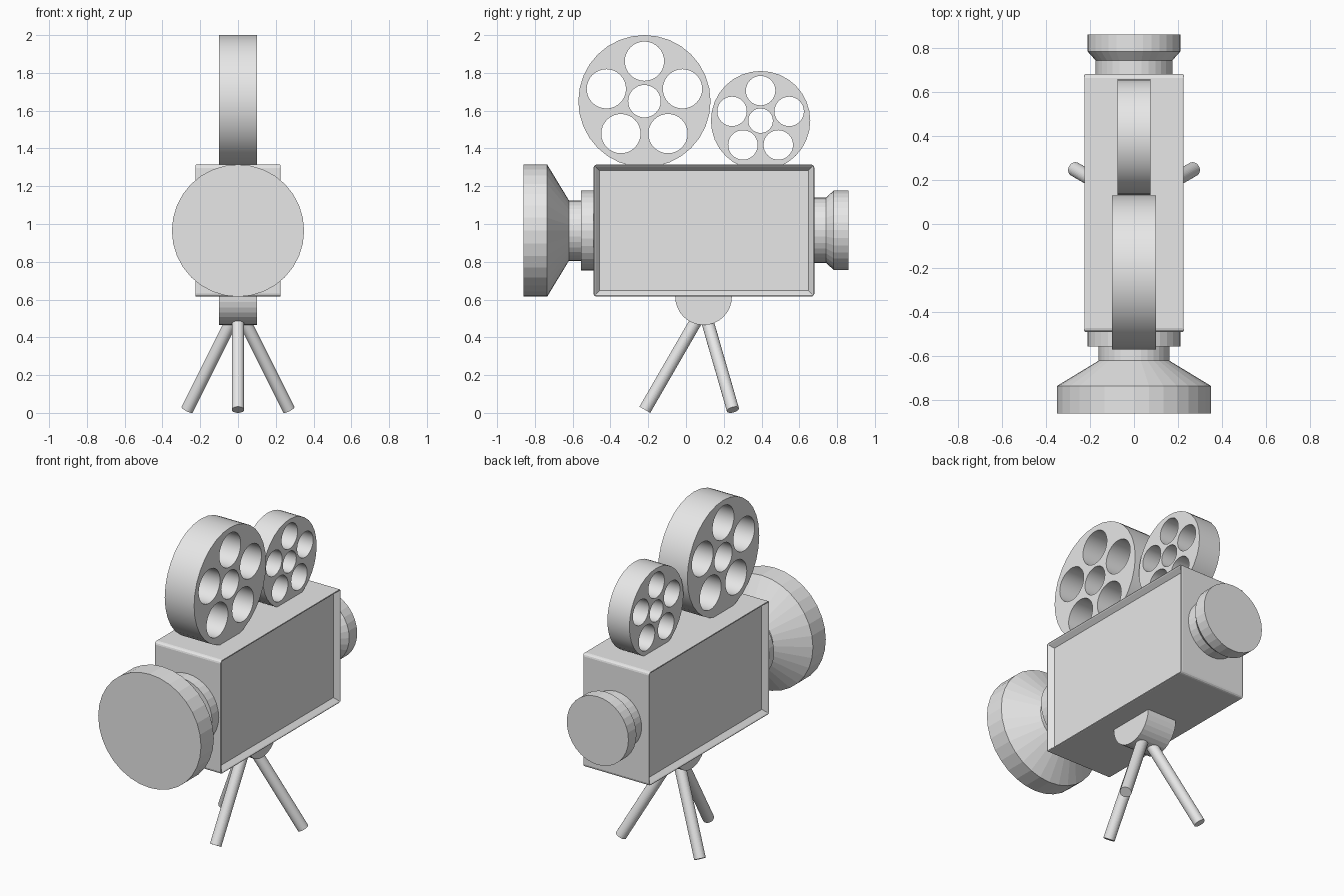
import bpy, bmesh, math
from mathutils import Matrix, Vector

if "Cube" in bpy.data.objects:
    bpy.data.objects.remove(bpy.data.objects["Cube"])

grey = bpy.data.materials.new("light_grey")
grey.diffuse_color = (0.8, 0.8, 0.8, 1)
grey.use_nodes = True
grey.node_tree.nodes["Principled BSDF"].inputs["Base Color"].default_value = grey.diffuse_color
SIDES = 32


def add_object(name, mesh):
    mesh.materials.clear()
    mesh.materials.append(grey)
    obj = bpy.data.objects.new(name, mesh)
    bpy.context.collection.objects.link(obj)
    return obj


def finish(name, bm):
    bmesh.ops.recalc_face_normals(bm, faces=bm.faces)
    mesh = bpy.data.meshes.new(name)
    bm.to_mesh(mesh)
    bm.free()
    return add_object(name, mesh)


def lathe(name, profile, z):
    """Closed solid turned around the y axis from (y, radius) pairs."""
    bm = bmesh.new()
    rings = []
    for y, r in profile:
        rings.append([bm.verts.new((r * math.sin(a), y, z + r * math.cos(a)))
                      for a in (math.tau * i / SIDES for i in range(SIDES))])
    for a, b in zip(rings, rings[1:]):
        for i in range(SIDES):
            j = (i + 1) % SIDES
            bm.faces.new((a[i], a[j], b[j], b[i]))
    bm.faces.new(rings[0])
    bm.faces.new(rings[-1])
    return finish(name, bm)


def rod(name, start, end, radius):
    """Straight cylinder between two points."""
    start, end = Vector(start), Vector(end)
    axis = end - start
    turn = axis.to_track_quat('Z', 'Y').to_matrix().to_4x4()
    bm = bmesh.new()
    bmesh.ops.create_cone(bm, cap_ends=True, segments=SIDES, radius1=radius,
                          radius2=radius, depth=axis.length,
                          matrix=Matrix.Translation((start + end) / 2) @ turn)
    return finish(name, bm)


def reel(name, y, z, radius, half_width, ring, hole, hub):
    """Disc with a hub hole and five round holes, extruded along x."""
    curve = bpy.data.curves.new(name + "_outline", 'CURVE')
    curve.dimensions = '2D'
    curve.fill_mode = 'BOTH'
    curve.extrude = half_width
    circles = [(0, 0, radius), (0, 0, hub)]
    for k in range(5):
        a = math.pi / 2 + math.tau * k / 5
        circles.append((ring * math.cos(a), ring * math.sin(a), hole))
    for cx, cy, r in circles:
        s = curve.splines.new('POLY')
        s.points.add(SIDES - 1)
        s.use_cyclic_u = True
        for i, p in enumerate(s.points):
            a = math.tau * i / SIDES
            p.co = (cx + r * math.cos(a), cy + r * math.sin(a), 0, 1)
    helper = bpy.data.objects.new(name + "_outline", curve)
    bpy.context.collection.objects.link(helper)
    bpy.context.view_layer.update()
    graph = bpy.context.evaluated_depsgraph_get()
    mesh = bpy.data.meshes.new_from_object(helper.evaluated_get(graph))
    bpy.data.objects.remove(helper)
    # local x -> y, local y -> z, local z -> x
    mesh.transform(Matrix(((0, 0, 1, 0), (1, 0, 0, y), (0, 1, 0, z), (0, 0, 0, 1))))
    bm = bmesh.new()
    bm.from_mesh(mesh)
    bmesh.ops.remove_doubles(bm, verts=bm.verts, dist=1e-5)
    return finish(name, bm)


# Camera body: box with rounded edges and sunken side panels
bm = bmesh.new()
bmesh.ops.create_cube(bm, size=1, matrix=Matrix.Translation((0, 0.095, 0.965))
                      @ Matrix.Diagonal((0.47, 1.17, 0.70, 1)))
outer_edges = list(bm.edges)
bm.normal_update()
side_faces = [f for f in bm.faces if abs(f.normal.x) > 0.9]
bmesh.ops.inset_individual(bm, faces=side_faces, thickness=0.045, depth=-0.04)
bmesh.ops.bevel(bm, geom=outer_edges, offset=0.018, segments=3, profile=0.5,
                affect='EDGES')
finish("camera_body", bm)

# Front lens with flared hood, and rear eyepiece
lathe("front_lens", [(-0.86, 0.35), (-0.735, 0.35), (-0.62, 0.16),
                     (-0.555, 0.16), (-0.555, 0.212), (-0.48, 0.212)], 0.965)
lathe("rear_eyepiece", [(0.67, 0.174), (0.742, 0.174), (0.782, 0.21),
                        (0.86, 0.21)], 0.967)

# Film reels
reel("large_reel", -0.22, 1.65, 0.35, 0.10, 0.212, 0.104, 0.086)
reel("small_reel", 0.395, 1.547, 0.263, 0.075, 0.159, 0.078, 0.065)

# Tripod: round mount and three splayed legs
rod("tripod_mount", (-0.10, 0.093, 0.615), (0.10, 0.093, 0.615), 0.15)
apex = Vector((0, 0.093, 0.555))
reach = (apex.z - 0.0165) * math.tan(math.radians(30))
for k, label in enumerate(("front", "right", "left")):
    a = -math.pi / 2 + math.tau * k / 3
    foot = (reach * math.cos(a), apex.y + reach * math.sin(a), 0.0165)
    rod(label + "_tripod_leg", apex, foot, 0.033)
